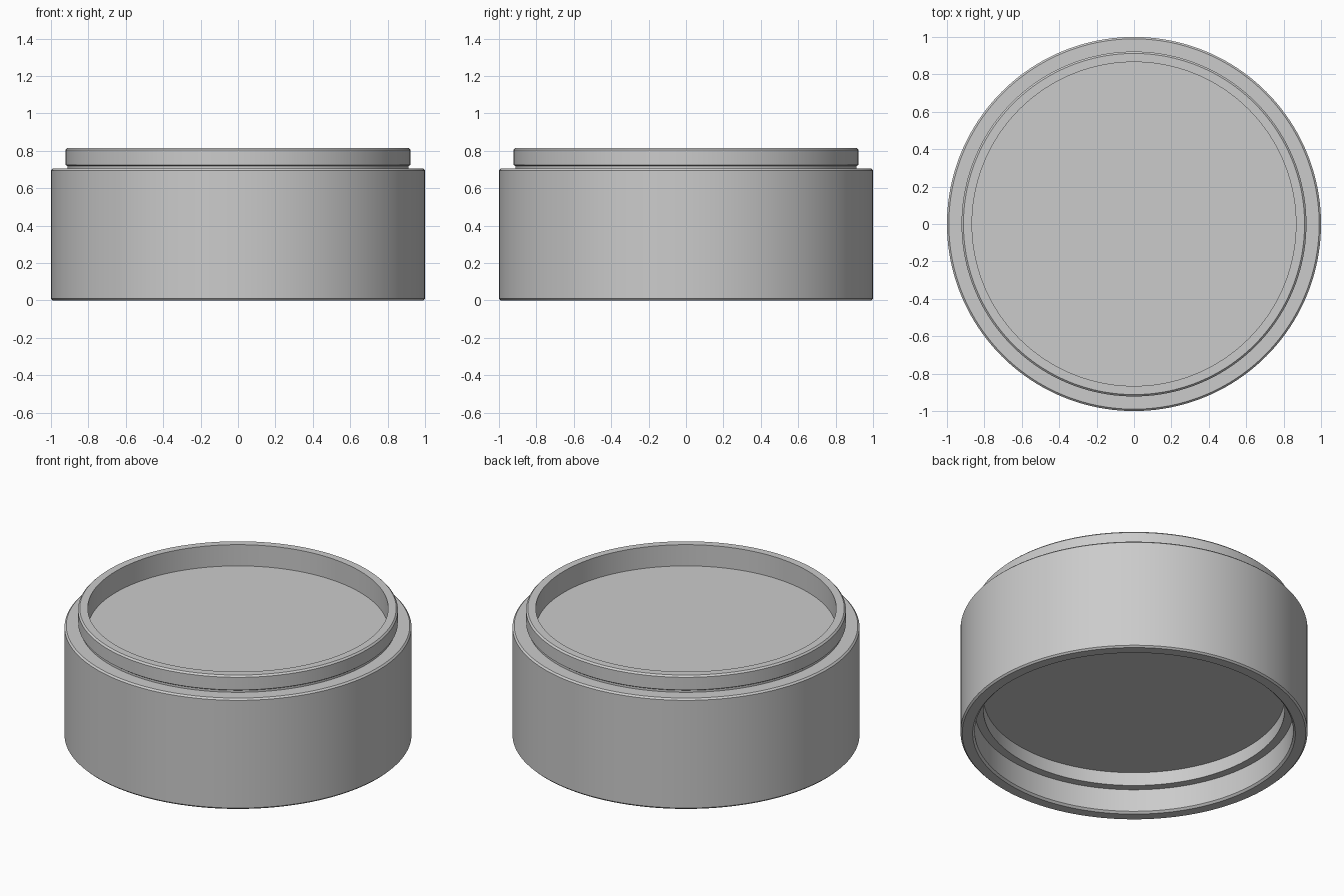
import bpy
import bmesh
import math

cube = bpy.data.objects.get("Cube")
if cube:
    bpy.data.objects.remove(cube, do_unlink=True)

SEGMENTS = 160

# Single plain grey material
grey = bpy.data.materials.new("light grey plastic")
grey.use_nodes = True
colour = (0.6, 0.6, 0.6, 1.0)
grey.diffuse_color = colour
grey.node_tree.nodes["Principled BSDF"].inputs["Base Color"].default_value = colour


def lathe(name, profile):
    """Revolve (radius, z) points about z and cap both ends with a disc."""
    bm = bmesh.new()
    rings = []
    for r, z in profile:
        rings.append([bm.verts.new((r * math.cos(a), r * math.sin(a), z))
                      for a in (2 * math.pi * i / SEGMENTS for i in range(SEGMENTS))])
    for low, high in zip(rings, rings[1:]):
        for i in range(SEGMENTS):
            j = (i + 1) % SEGMENTS
            bm.faces.new((low[i], low[j], high[j], high[i]))
    bm.faces.new(rings[0])
    bm.faces.new(rings[-1])
    bmesh.ops.recalc_face_normals(bm, faces=bm.faces)
    mesh = bpy.data.meshes.new(name)
    bm.to_mesh(mesh)
    bm.free()
    mesh.materials.append(grey)
    obj = bpy.data.objects.new(name, mesh)
    bpy.context.collection.objects.link(obj)
    return obj


body = lathe("container_body", [
    # underside recess: ceiling, inner wall, ledge, socket wall
    (0.868, 0.24), (0.868, 0.155), (0.918, 0.155), (0.918, 0.012), (0.93, 0.0),
    # foot and outer wall with small bevels
    (0.99, 0.0), (1.0, 0.01), (1.0, 0.695), (0.99, 0.705),
    # shoulder, undercut neck and stacking lip
    (0.912, 0.705), (0.912, 0.718), (0.922, 0.725), (0.922, 0.805), (0.912, 0.815),
    # rim top, inner wall and tray floor
    (0.866, 0.815), (0.866, 0.68),
])

# Small notch in the ledge of the underside socket
bpy.ops.mesh.primitive_cube_add(size=1, location=(0.875, 0, 0.16))
cutter = bpy.context.object
cutter.name = "notch_cutter"
cutter.scale = (0.05, 0.03, 0.05)
cutter.hide_render = True
cutter.data.materials.append(grey)

bpy.ops.object.select_all(action="DESELECT")
body.select_set(True)
bpy.context.view_layer.objects.active = body
cut = body.modifiers.new("notch", "BOOLEAN")
cut.operation = "DIFFERENCE"
cut.solver = "EXACT"
cut.object = cutter
bpy.ops.object.modifier_apply(modifier=cut.name)
bpy.data.objects.remove(cutter, do_unlink=True)

# Smooth walls, crisp rims
bpy.ops.object.shade_smooth_by_angle(angle=math.radians(30))
